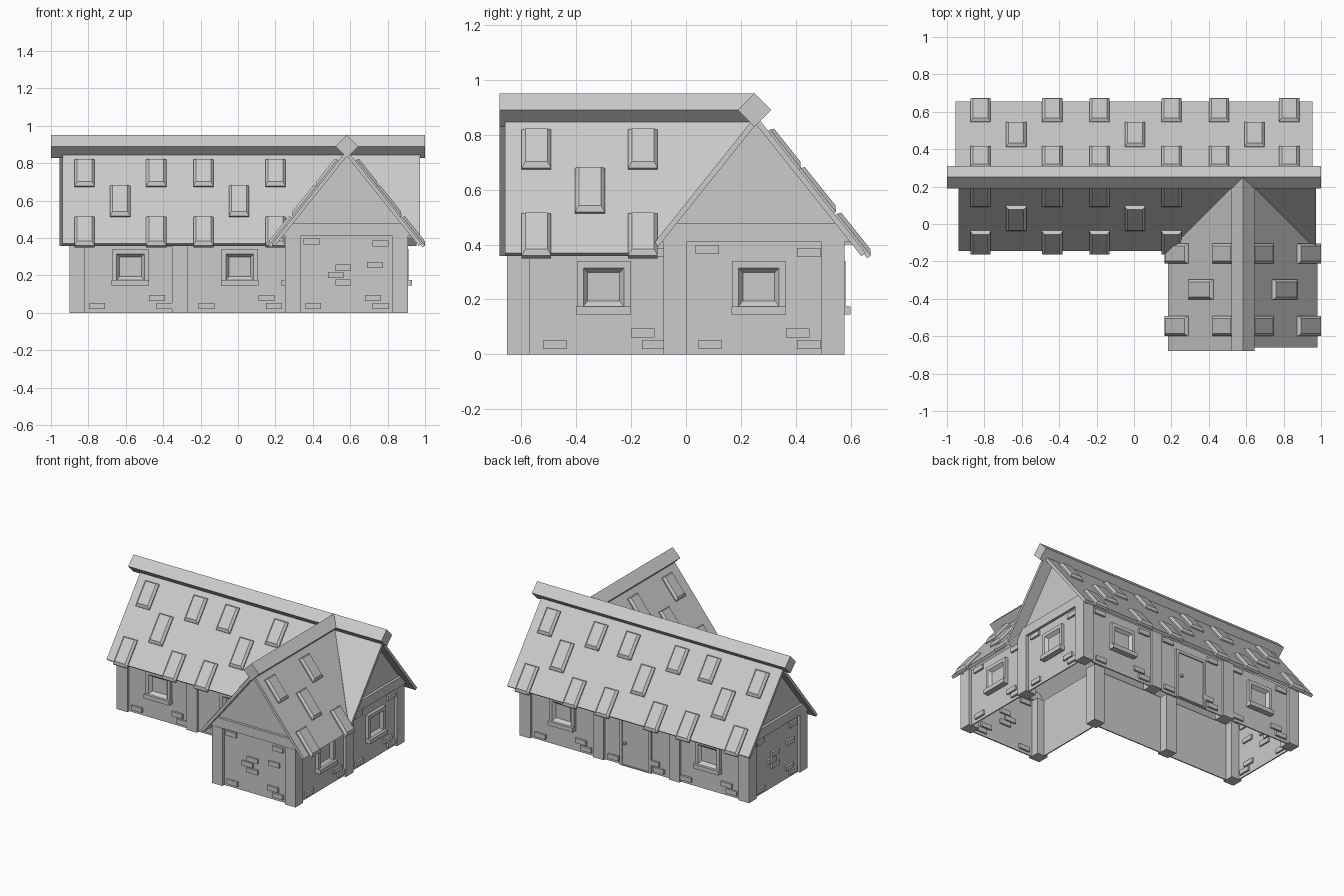
import bpy, bmesh, math
from mathutils import Matrix, Vector

if "Cube" in bpy.data.objects:
    bpy.data.objects.remove(bpy.data.objects["Cube"])

stone = bpy.data.materials.new("plain grey")
stone.diffuse_color = (0.6, 0.6, 0.6, 1)
stone.use_nodes = True
stone.node_tree.nodes["Principled BSDF"].inputs["Base Color"].default_value = stone.diffuse_color


def loft(name, loops, matrix=Matrix()):
    """Flat-shaded solid made by stitching matching loops and capping both ends."""
    bm = bmesh.new()
    rings = [[bm.verts.new(matrix @ Vector(p)) for p in loop] for loop in loops]
    n = len(rings[0])
    for a, b in zip(rings, rings[1:]):
        for i in range(n):
            bm.faces.new((a[i], a[(i + 1) % n], b[(i + 1) % n], b[i]))
    bm.faces.new(rings[0][::-1])
    bm.faces.new(rings[-1])
    bmesh.ops.recalc_face_normals(bm, faces=bm.faces)
    me = bpy.data.meshes.new(name)
    bm.to_mesh(me)
    bm.free()
    me.materials.append(stone)
    ob = bpy.data.objects.new(name, me)
    bpy.context.collection.objects.link(ob)
    return ob


def rect(x0, x1, z0, z1, y):
    return [(x0, y, z0), (x1, y, z0), (x1, y, z1), (x0, y, z1)]


def box(name, x0, x1, z0, z1, y0, y1, matrix=Matrix()):
    return loft(name, [rect(x0, x1, z0, z1, y0), rect(x0, x1, z0, z1, y1)], matrix)


# ---------- wall panels (local x along the wall, -y outward) ----------
EDGE_BRICKS = [(-0.22, 0.02), (0.10, 0.062), (0.14, 0.02), (-0.23, 0.365), (0.14, 0.355)]
MID_BRICKS = [(-0.06, 0.225), (-0.10, 0.185), (-0.06, 0.145), (0.11, 0.24)]


def panel(kind, x, y, turn):
    m = Matrix.Translation((x, y, 0)) @ Matrix.Rotation(math.radians(turn), 4, 'Z')
    box("wall_panel", -0.3, 0.3, 0, 0.41, 0, 0.008, m)
    bricks = EDGE_BRICKS + (MID_BRICKS if kind == "solid" else [])
    for bx, bz in bricks:
        inner = 0.02 if kind == "solid" else 0.004
        box("brick", bx, bx + 0.085, bz, bz + 0.033, -0.014, inner, m)
    if kind == "window":
        loft("window_frame", [rect(-0.097, 0.097, 0.16, 0.34, 0.004),
                              rect(-0.097, 0.097, 0.16, 0.34, -0.022),
                              rect(-0.074, 0.074, 0.175, 0.315, -0.022),
                              rect(-0.058, 0.058, 0.195, 0.298, -0.002)], m)
        box("window_sill", -0.1, 0.1, 0.145, 0.175, -0.04, 0.004, m)
    if kind == "door":
        loft("door", [rect(-0.125, 0.125, 0, 0.35, 0.004),
                      rect(-0.125, 0.125, 0, 0.35, -0.014),
                      rect(-0.105, 0.105, 0.008, 0.33, -0.014),
                      rect(-0.105, 0.105, 0.008, 0.33, -0.006)], m)
        box("door_knob", -0.088, -0.073, 0.155, 0.17, -0.025, 0, m)


for kind, x, y, turn in [("window", -0.575, -0.06, 0), ("window", 0.01, -0.06, 0),
                         ("window", 0.272, -0.3, 270), ("solid", 0.58, -0.632, 0),
                         ("window", 0.89, -0.3, 90), ("window", 0.89, 0.265, 90),
                         ("window", 0.575, 0.56, 180), ("door", 0.0, 0.56, 180),
                         ("window", -0.575, 0.56, 180), ("solid", -0.885, 0.25, 270)]:
    panel(kind, x, y, turn)

# ---------- timber posts ----------
for x, y in [(-0.86, -0.038), (-0.31, -0.038), (0.292, -0.038), (0.292, -0.61), (0.868, -0.61),
             (0.868, -0.04), (0.868, 0.535), (0.29, 0.535), (-0.31, 0.535), (-0.86, 0.535)]:
    box("post", x - 0.042, x + 0.042, 0, 0.41, y - 0.042, y + 0.042)

# ---------- roofs ----------
RIDGE_Y, RIDGE_X, TOP, SLOPE = 0.255, 0.582, 0.87, 1.25
K = math.hypot(1, SLOPE)


def on_roof(wing, side, u, d, h):
    """u along the ridge, d sideways from it, h off the roof surface."""
    out, z = side * (d + h * SLOPE / K), TOP - SLOPE * d + h / K
    return (RIDGE_X + out, u, z) if wing else (u, RIDGE_Y + out, z)


def slab(name, wing, side, outline):
    loft(name, [[on_roof(wing, side, u, d, h) for u, d in outline] for h in (-0.02, 0)])


def shingle(wing, side, u, d0, d1):
    lo = [(u - 0.054, d0), (u + 0.054, d0), (u + 0.054, d1), (u - 0.054, d1)]
    hi = [(u - 0.04, d0 + 0.004), (u + 0.04, d0 + 0.004), (u + 0.04, d1 - 0.012), (u - 0.04, d1 - 0.012)]
    loft("shingle", [[on_roof(wing, side, a, d, h) for a, d in loop]
                     for loop, h in ((lo, -0.008), (lo, 0.008), (hi, 0.022))])


slab("main_roof_back", False, 1, [(-0.955, 0), (0.955, 0), (0.955, 0.4), (-0.955, 0.4)])
slab("main_roof_front_left", False, -1, [(-0.937, 0), (RIDGE_X, 0), (RIDGE_X - 0.4, 0.4), (-0.937, 0.4)])
slab("main_roof_front_right", False, -1, [(RIDGE_X, 0), (0.973, 0), (0.973, 0.39)])
slab("wing_roof_left", True, -1, [(-0.68, 0), (RIDGE_Y, 0), (RIDGE_Y - 0.4, 0.4), (-0.68, 0.4)])
slab("wing_roof_right", True, 1, [(-0.66, 0), (RIDGE_Y, 0), (RIDGE_Y - 0.4, 0.4), (-0.66, 0.4)])

LOW, MID, HIGH = (0.29, 0.412), (0.157, 0.285), (0.045, 0.157)
for u in (-0.82, -0.437, -0.185, 0.2, 0.455, 0.83):
    for row in (LOW, HIGH):
        shingle(False, 1, u, *row)
        if u < 0.3:
            shingle(False, -1, u, *row)
for u in (-0.63, 0.005, 0.645):
    shingle(False, 1, u, *MID)
    if u < 0.3:
        shingle(False, -1, u, *MID)
for side in (-1, 1):
    for u in (-0.545, -0.157):
        shingle(True, side, u, *LOW)
        shingle(True, side, u, *HIGH)
    shingle(True, side, -0.35, *MID)

# ridge beams, square section set on edge
DIAMOND = [(0.061, 0), (0, 0.061), (-0.061, 0), (0, -0.061)]
loft("main_ridge_beam", [[(x, 0.25 + a, 0.89 + b) for a, b in DIAMOND] for x in (-1, 1)])
loft("wing_ridge_beam", [[(RIDGE_X + a, y, 0.89 + b) for a, b in DIAMOND] for y in (-0.68, 0.25)])


# ---------- gable ends: triangle plate with a tie beam ----------
def gable(x, y, turn):
    m = Matrix.Translation((x, y, 0)) @ Matrix.Rotation(math.radians(turn), 4, 'Z')
    w = lambda z: (0.84 - z) / SLOPE
    loft("gable", [[(-w(0.4), d, 0.4), (w(0.4), d, 0.4), (0, d, 0.84)] for d in (0, 0.01)], m)
    loft("gable_beam", [[(-w(0.41), d, 0.41), (w(0.41), d, 0.41), (w(0.477), d, 0.477),
                         (-w(0.477), d, 0.477)] for d in (-0.018, 0.03)], m)


gable(RIDGE_X, -0.632, 0)
gable(0.89, RIDGE_Y, 90)
gable(-0.885, RIDGE_Y, 270)
